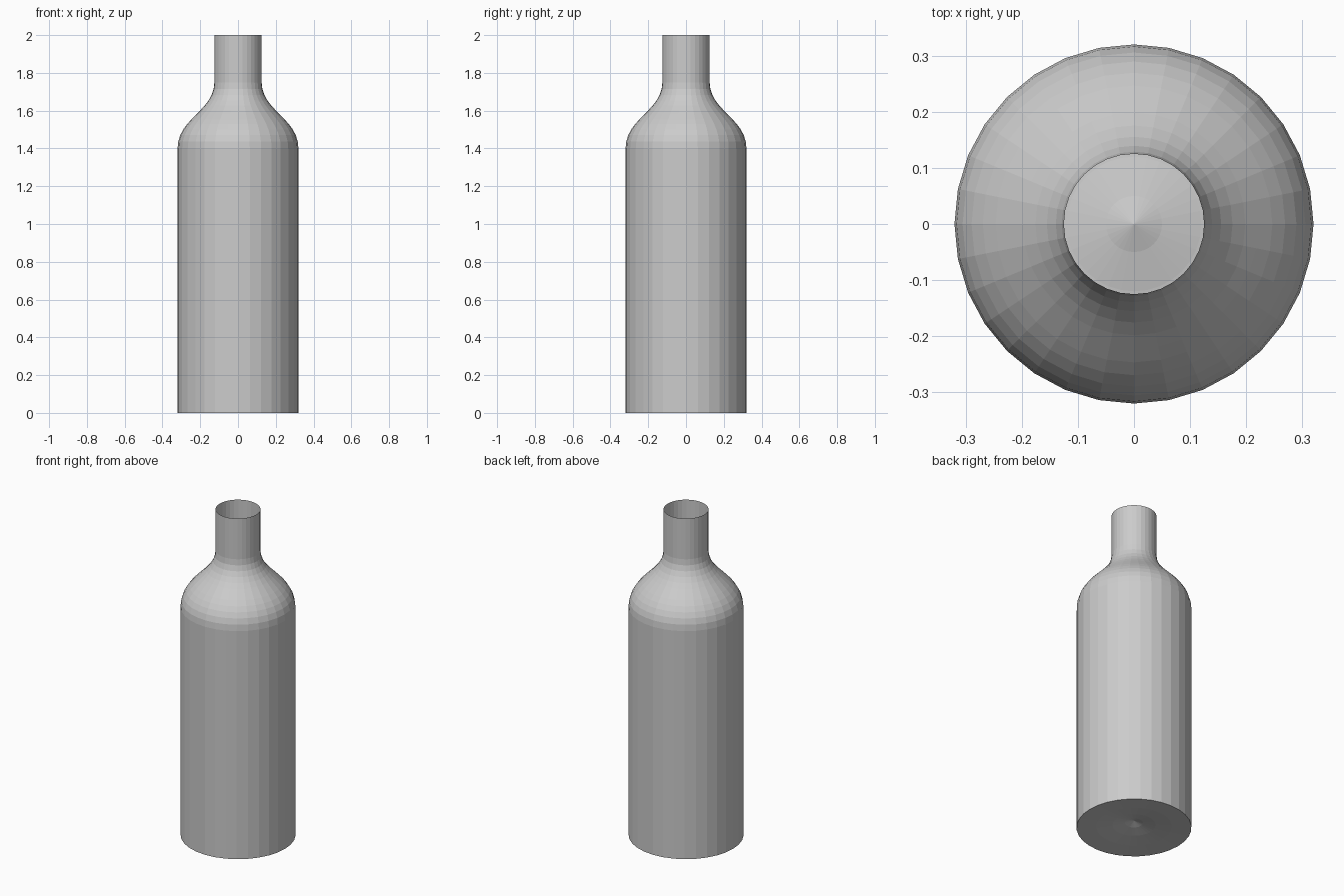
import bpy, bmesh
from math import cos, sin, pi
from mathutils import Vector
from mathutils.geometry import interpolate_bezier

if "Cube" in bpy.data.objects:
    bpy.data.objects.remove(bpy.data.objects["Cube"])

SEGMENTS = 32

# Single grey material
grey = bpy.data.materials.new("plain_grey")
grey.use_nodes = True
colour = (0.6, 0.6, 0.6, 1)
grey.diffuse_color = colour
grey.node_tree.nodes["Principled BSDF"].inputs["Base Color"].default_value = colour

# Profile as (radius, height): raised base, straight wall, curved shoulder, neck
base = [(0.0, 0.045), (0.05, 0.03), (0.12, 0.017), (0.21, 0.007), (0.32, 0.0)]
shoulder = interpolate_bezier(Vector((0.32, 1.4)), Vector((0.32, 1.56)),
                              Vector((0.125, 1.6)), Vector((0.125, 1.75)), 13)
profile = base + [(p[0], p[1]) for p in shoulder] + [(0.125, 2.0)]

# Lathe the thin shell, leaving the mouth open
bm = bmesh.new()
tip = bm.verts.new((0, 0, profile[0][1]))
rings = [[bm.verts.new((r * cos(2 * pi * i / SEGMENTS), r * sin(2 * pi * i / SEGMENTS), z))
          for i in range(SEGMENTS)] for r, z in profile[1:]]
for i in range(SEGMENTS):
    j = (i + 1) % SEGMENTS
    bm.faces.new((tip, rings[0][j], rings[0][i]))
    for low, high in zip(rings, rings[1:]):
        bm.faces.new((low[i], low[j], high[j], high[i]))

mesh = bpy.data.meshes.new("bottle")
bm.to_mesh(mesh)
bm.free()
mesh.materials.append(grey)
bottle = bpy.data.objects.new("bottle", mesh)
bpy.context.collection.objects.link(bottle)
